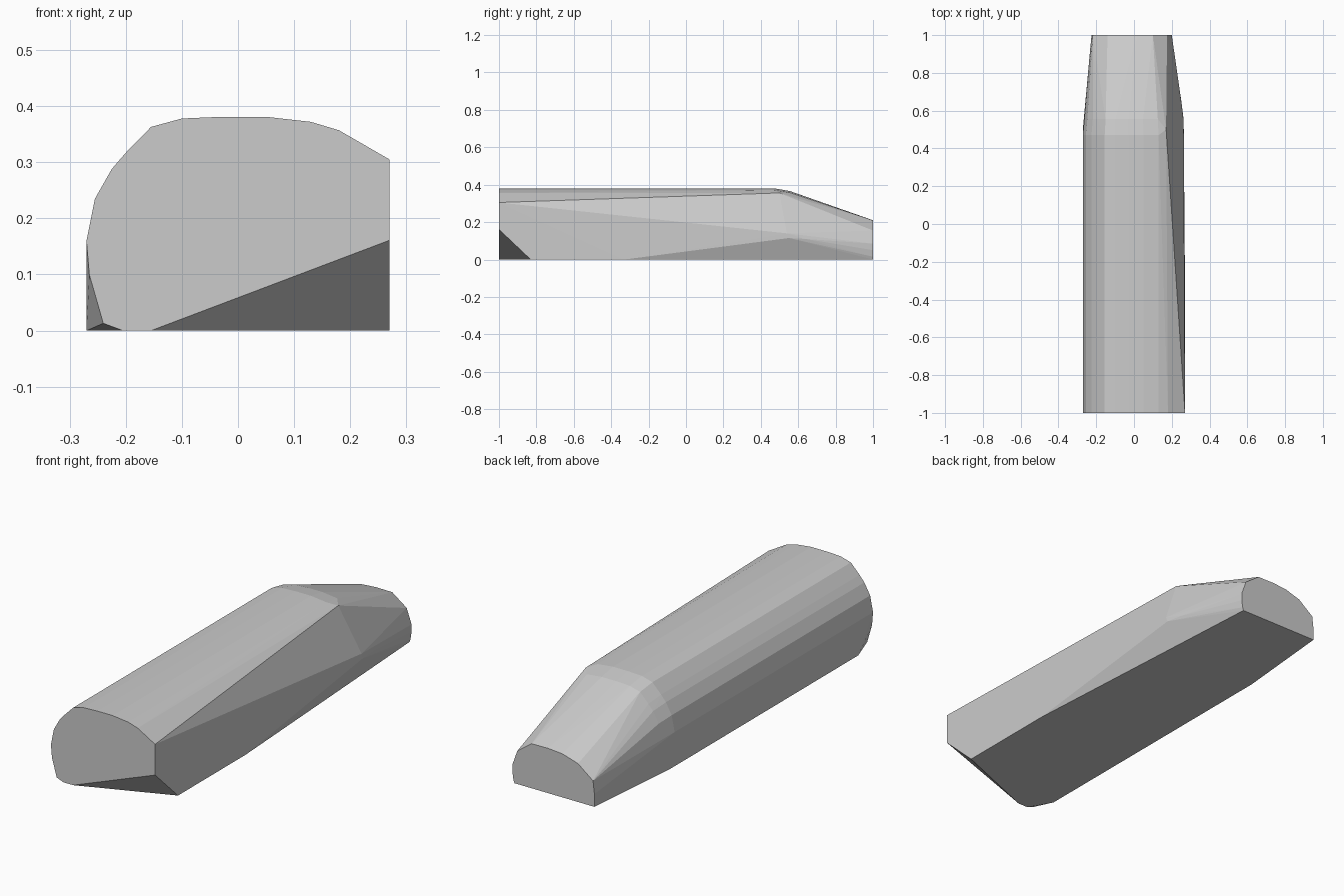
import bpy, bmesh

if "Cube" in bpy.data.objects:
    bpy.data.objects.remove(bpy.data.objects["Cube"])

# left and top outline shared by the front end and the shoulder (x, z)
arch = [(-.27, .16), (-.255, .235), (-.225, .288), (-.2, .317), (-.155, .363),
        (-.1, .378), (-.03, .381), (.05, .381), (.13, .372)]

# straight barrel: front end with chamfered lower corner
front = arch + [(.18, .357), (.27, .305), (.27, .161), (-.155, 0), (-.205, 0),
                (-.24, .013), (-.265, .1)]
points = [(x, -1, z) for x, z in front]
points += [(x, .47, z) for x, z in arch] + [(.17, .5, .356)]

# rounded shoulder, slightly shrunken arch
points += [(x * .97, .555, z * .961) for x, z in arch[1:]]

# flat base corners and right flank
points += [(-.27, -.89, 0), (-.27, .51, 0), (-.27, .5, .12), (.27, -.83, 0),
           (.27, -.33, 0), (.263, .55, .115), (.263, .54, .14), (.252, .64, .11)]

# tapered tail end
tail = [(-.225, 0), (-.225, .06), (-.218, .12), (-.14, .18), (-.06, .204), (.015, .21),
        (.1, .209), (.175, .155), (.2, .085), (.2, .05), (.195, .015), (.19, 0)]
points += [(x, 1, z) for x, z in tail]

# faceted body as a convex hull
bm = bmesh.new()
for p in points:
    bm.verts.new(p)
result = bmesh.ops.convex_hull(bm, input=bm.verts)
loose = [v for v in bm.verts if not v.link_faces]
bmesh.ops.delete(bm, geom=loose, context='VERTS')
bmesh.ops.dissolve_limit(bm, angle_limit=.005, verts=bm.verts, edges=bm.edges)
bmesh.ops.recalc_face_normals(bm, faces=bm.faces)
mesh = bpy.data.meshes.new("faceted_body")
bm.to_mesh(mesh)
bm.free()
body = bpy.data.objects.new("faceted_body", mesh)
bpy.context.collection.objects.link(body)
